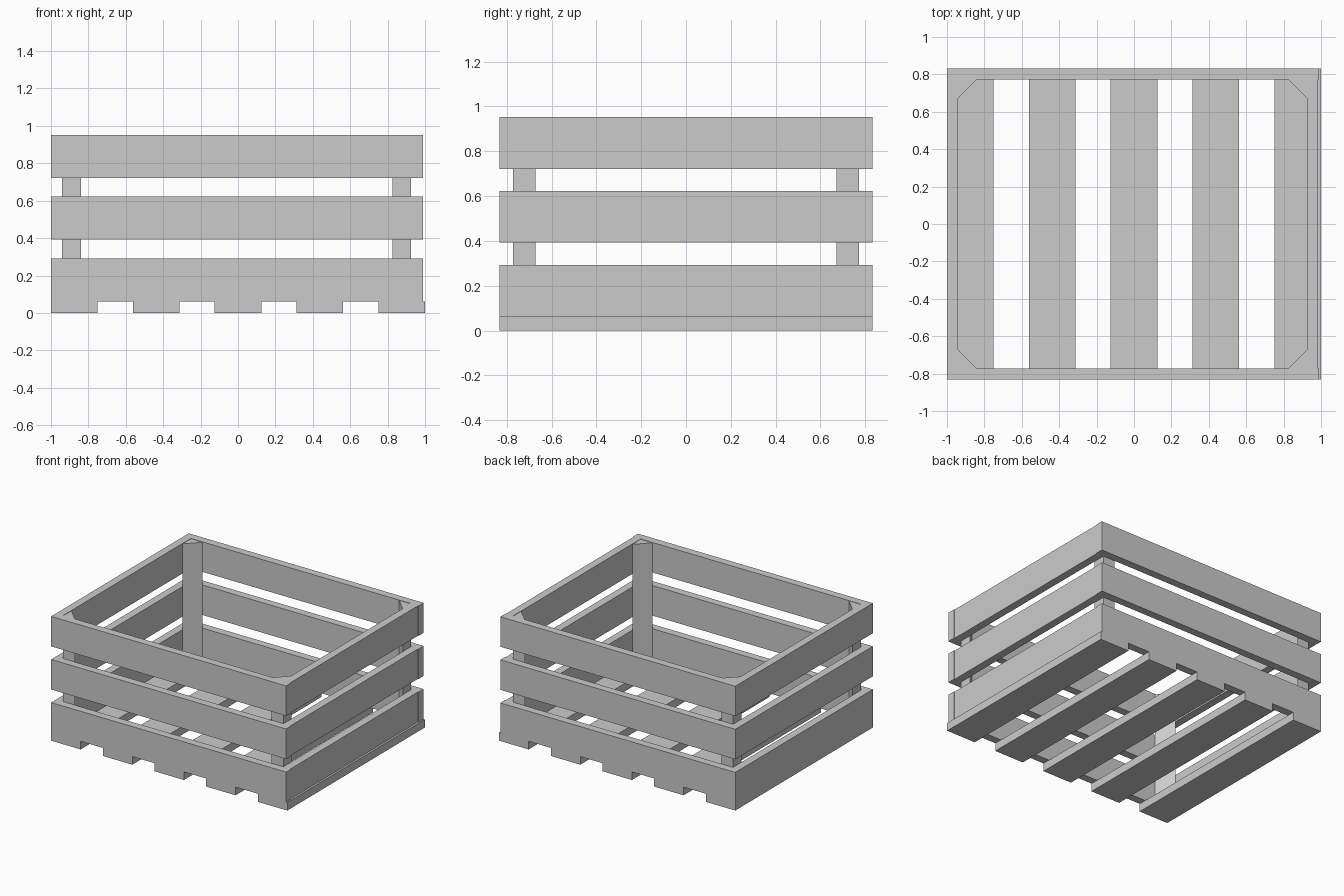
import bpy, bmesh

if "Cube" in bpy.data.objects:
    bpy.data.objects.remove(bpy.data.objects["Cube"])


def prism(name, profile, z0, z1):
    """Extrude an xy outline from z0 up to z1."""
    bm = bmesh.new()
    face = bm.faces.new([bm.verts.new((x, y, z0)) for x, y in profile])
    top = bmesh.ops.extrude_face_region(bm, geom=[face])["geom"]
    for v in top:
        if isinstance(v, bmesh.types.BMVert):
            v.co.z = z1
    bmesh.ops.recalc_face_normals(bm, faces=bm.faces)
    me = bpy.data.meshes.new(name)
    bm.to_mesh(me)
    bm.free()
    ob = bpy.data.objects.new(name, me)
    bpy.context.collection.objects.link(ob)
    return ob


def board(name, x0, x1, y0, y1, z0, z1):
    return prism(name, [(x0, y0), (x1, y0), (x1, y1), (x0, y1)], z0, z1)


D = 0.832        # half depth
T = 0.06         # board thickness
FLOOR = 0.062    # slat thickness
H = 0.23         # wall board height
PITCH = 0.33     # wall board spacing
LEFT, RIGHT = -1.0, 0.99
SIDE_OUT = 0.985  # right boards sit slightly inside the front/back ends

# Floor slats
for i in range(5):
    x = -0.875 + i * 0.4375
    board(f"floor_slat_{i + 1}", x - 0.125, x + 0.125, -D, D, 0, FLOOR)

# Three rows of wall boards
for i in range(3):
    z = FLOOR + i * PITCH
    board(f"front_board_{i + 1}", LEFT, RIGHT, -D, -D + T, z, z + H)
    board(f"back_board_{i + 1}", LEFT, RIGHT, D - T, D, z, z + H)
    board(f"left_board_{i + 1}", LEFT, LEFT + T, -D + T, D - T, z, z + H)
    board(f"right_board_{i + 1}", SIDE_OUT - T, SIDE_OUT, -D + T, D - T, z, z + H)

# Triangular corner posts
L = 0.1
for side, px, dx in (("left", LEFT + T, L), ("right", SIDE_OUT - T, -L)):
    for end, s in (("front", -1), ("back", 1)):
        py = s * (D - T)
        prism(f"{end}_{side}_post", [(px, py), (px + dx, py), (px, py - s * L)],
              FLOOR + 0.003, FLOOR + 2 * PITCH + H - 0.003)
